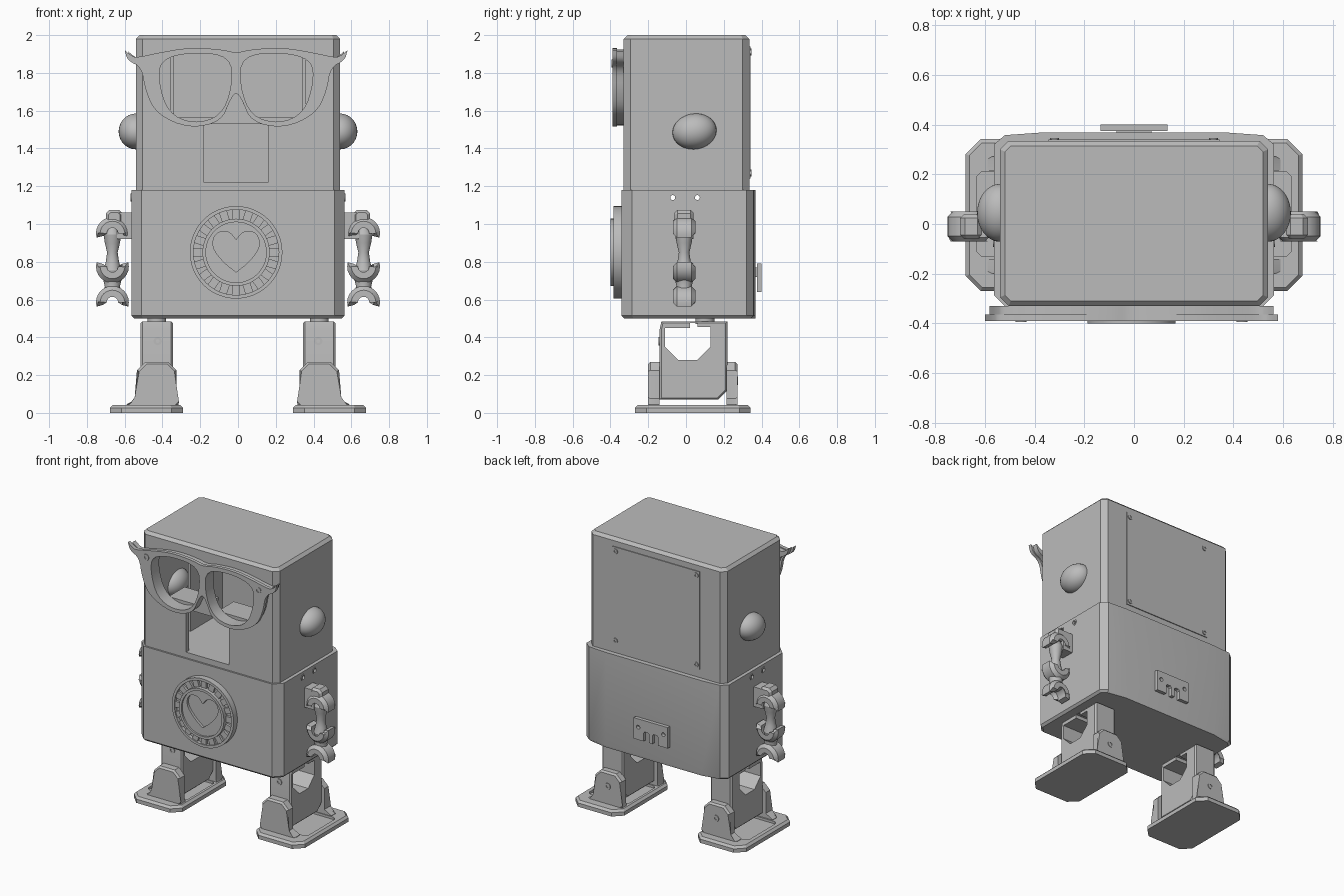
import bpy, bmesh, math
from mathutils import Matrix, Vector

if "Cube" in bpy.data.objects:
    bpy.data.objects.remove(bpy.data.objects["Cube"])

grey = bpy.data.materials.new("plain grey")
grey.diffuse_color = (0.5, 0.5, 0.5, 1)
grey.use_nodes = True
grey.node_tree.nodes["Principled BSDF"].inputs["Base Color"].default_value = (0.5, 0.5, 0.5, 1)
parts = []

# maps a flat outline point (a, b) and a depth h to space
AXES = {"x": lambda a, b, h: (h, a, b),
        "y": lambda a, b, h: (a, h, b),
        "z": lambda a, b, h: (a, b, h)}


def finish(name, bm):
    bmesh.ops.recalc_face_normals(bm, faces=bm.faces[:])
    mesh = bpy.data.meshes.new(name)
    bm.to_mesh(mesh)
    bm.free()
    mesh.materials.append(grey)
    ob = bpy.data.objects.new(name, mesh)
    bpy.context.scene.collection.objects.link(ob)
    parts.append(ob)
    return ob


def prism(name, pts, axis, lo, hi, bevel=0, ends="hi"):
    bm = bmesh.new()
    rows = [[bm.verts.new(AXES[axis](a, b, h)) for a, b in pts] for h in (lo, hi)]
    caps = [bm.faces.new(row) for row in rows]
    n = len(pts)
    for i in range(n):
        j = (i + 1) % n
        bm.faces.new((rows[0][i], rows[0][j], rows[1][j], rows[1][i]))
    if bevel:
        picked = {"lo": caps[:1], "hi": caps[1:], "both": caps}[ends]
        edges = [e for f in picked for e in f.edges]
        bmesh.ops.bevel(bm, geom=edges, offset=bevel, segments=1, affect="EDGES")
    return finish(name, bm)


def lathe(name, profile, axis, centre=(0, 0, 0), closed=False, steps=48):
    bm = bmesh.new()
    vs = [bm.verts.new((r, 0, h)) for r, h in profile]
    edges = [bm.edges.new(p) for p in zip(vs, vs[1:])]
    if closed:
        edges.append(bm.edges.new((vs[-1], vs[0])))
    bmesh.ops.spin(bm, geom=vs + edges, cent=(0, 0, 0), axis=(0, 0, 1),
                   angle=math.tau, steps=steps, use_duplicate=False)
    bmesh.ops.remove_doubles(bm, verts=bm.verts[:], dist=1e-5)
    for v in bm.verts:
        v.co = Vector(AXES[axis](*v.co)) + Vector(centre)
    return finish(name, bm)


def ring(name, r0, r1, lo, hi, axis, centre, steps=48):
    return lathe(name, [(r0, lo), (r1, lo), (r1, hi), (r0, hi)], axis, centre, True, steps)


def rect(a0, a1, b0, b1, c=0):
    if not c:
        return [(a0, b0), (a1, b0), (a1, b1), (a0, b1)]
    return [(a0 + c, b0), (a1 - c, b0), (a1, b0 + c), (a1, b1 - c),
            (a1 - c, b1), (a0 + c, b1), (a0, b1 - c), (a0, b0 + c)]


def circle(a, b, r, n=20):
    return [(a + r * math.cos(math.tau * i / n), b + r * math.sin(math.tau * i / n)) for i in range(n)]


def rounded(pts, times=2):
    # corner cutting; a doubled point stays sharp
    for _ in range(times):
        out = []
        for p, q in zip(pts, pts[1:] + pts[:1]):
            for t in (0.25, 0.75):
                out.append((p[0] + (q[0] - p[0]) * t, p[1] + (q[1] - p[1]) * t))
        pts = out
    return [p for i, p in enumerate(pts) if math.dist(p, pts[i - 1]) > 1e-4]


def shift(pts, dx, s=1):
    return [(s * a + dx, b) for a, b in pts]


def cut(ob, *cutters):
    for c in cutters:
        c.hide_render = True
        m = ob.modifiers.new("cut", "BOOLEAN")
        m.operation, m.solver, m.object = "DIFFERENCE", "EXACT", c
    bpy.context.view_layer.update()
    dg = bpy.context.evaluated_depsgraph_get()
    mesh = bpy.data.meshes.new_from_object(ob.evaluated_get(dg))
    ob.modifiers.clear()
    ob.data = mesh
    for c in cutters:
        parts.remove(c)
        bpy.data.objects.remove(c)


OFF = -0.01  # the face and chest fittings sit slightly off centre
lens = rounded([(0.03, 1.89), (0.24, 1.91), (0.40, 1.87), (0.41, 1.75), (0.36, 1.59),
                (0.23, 1.53), (0.08, 1.57), (0.02, 1.73)])

# hollow head with eye and mouth openings
head = prism("head", rect(-0.54, 0.54, -0.33, 0.335, 0.035), "z", 1.18, 2.0, 0.02)
cut(head, prism("cavity", rect(-0.51, 0.51, -0.3, 0.31), "z", 1.22, 1.97))
cut(head, prism("mouth_hole", rect(-0.18, 0.16, 1.22, 1.53), "y", -0.4, -0.2),
    *[prism("eye_hole", shift(lens, OFF, s), "y", -0.4, -0.2) for s in (-1, 1)])
for s in (-1, 1):
    prism("eye_shelf", shift(rect(0.06, 0.33, 1.54, 1.565), OFF, s), "y", -0.3, -0.12)
    prism("inner_post", shift(rect(0.34, 0.36, 1.22, 1.97), 0, s), "y", -0.05, 0.31)

# back door of the head with corner screws
prism("back_door", rect(-0.345, 0.345, 1.24, 1.94), "y", 0.335, 0.341)
for x in (-0.32, 0.32):
    for z in (1.27, 1.91):
        ring("door_screw", 0.008, 0.018, 0, 0.006, "y", (x, 0.341, z), 16)

# glasses: front frame, thinner rear layer, rivets
half = [(0, 1.905), (0.08, 1.925), (0.25, 1.935), (0.42, 1.905), (0.53, 1.88), (0.56, 1.895),
        (0.59, 1.92), (0.59, 1.92), (0.575, 1.865), (0.50, 1.83), (0.48, 1.70), (0.42, 1.58),
        (0.25, 1.505), (0.08, 1.54), (0.03, 1.66), (0, 1.70)]
outline = rounded(half + [(-a, b) for a, b in half[-2:0:-1]])
for name, lo, hi, size in (("glasses_frame", -0.39, -0.365, 1), ("glasses_backing", -0.365, -0.33, 0.97)):
    pts = [(a * size, 1.72 + (b - 1.72) * size) for a, b in outline]
    frame = prism(name, shift(pts, OFF), "y", lo, hi)
    cut(frame, *[prism("lens_hole", shift(lens, OFF, s), "y", -0.5, -0.2) for s in (-1, 1)])
for s in (-1, 1):
    ring("glasses_rivet", 0.012, 0.022, -0.394, -0.385, "y", (OFF + s * 0.445, 0, 1.85), 20)

# body with small through holes near the top of its sides
half = [(0.51, -0.342), (0.565, -0.285), (0.565, 0.32), (0.52, 0.358), (0.38, 0.368)]
body = prism("body", half + [(-a, b) for a, b in half[::-1]], "z", 0.5, 1.18, 0.015, "lo")
cut(body, *[prism("side_hole", circle(y, 1.14, 0.013), "x", -1, 1) for y in (-0.07, 0.06)])

# chest dial: base, rims, teeth and a hub with a sunken heart
dial = (OFF, 0, 0.85)
ring("dial_base", 0.15, 0.245, -0.36, -0.34, "y", dial)
ring("dial_outer_rim", 0.226, 0.245, -0.385, -0.35, "y", dial)
ring("dial_inner_rim", 0.16, 0.178, -0.40, -0.35, "y", dial)
hub = prism("dial_hub", circle(OFF, 0.85, 0.162, 48), "y", -0.388, -0.34)
heart = [(0, 0.915), (0, 0.915), (0.04, 0.965), (0.11, 0.955), (0.13, 0.88), (0.07, 0.80), (0, 0.745), (0, 0.745)]
heart = rounded(heart + [(-a, b) for a, b in heart[-3:1:-1]])
cut(hub, prism("heart_cut", shift(heart, OFF), "y", -0.5, -0.37))
for i in range(20):
    tooth = prism("dial_tooth", rect(0.175, 0.228, -0.021, 0.021), "y", -0.376, -0.35)
    tooth.data.transform(Matrix.Translation(dial) @ Matrix.Rotation(math.tau * i / 20, 4, "Y"))

# rear socket plate with screw holes and two slots
plate = prism("rear_plate", rect(-0.135, 0.135, 0.64, 0.79), "y", 0.375, 0.4)
cut(plate, *[prism("plate_slot", rect(x - 0.022, x + 0.022, 0.6, 0.71, 0.01), "y", 0.3, 0.5) for x in (-0.035, 0.035)],
    *[prism("plate_hole", circle(x, 0.73, 0.014), "y", 0.3, 0.5) for x in (-0.1, 0.1)])
prism("rear_plug", rect(-0.07, 0.07, 0.72, 0.77), "y", 0.36, 0.38)


def claw(name, s, z, up):
    # half ring opening upwards or downwards
    pts = [(r * math.cos(t), -up * r * math.sin(t))
           for r, order in ((0.087, 1), (0.052, -1))
           for t in [math.pi * (i - 1) / 12 for i in range(15)][::order]]
    ob = prism(name, [(s * 0.665 + a, z + b) for a, b in pts], "y", -0.07, 0.05, 0.022, "both")
    return ob


for s, side in ((1, "left"), (-1, "right")):
    # ear
    bm = bmesh.new()
    bmesh.ops.create_uvsphere(bm, u_segments=32, v_segments=20, radius=1)
    bm.transform(Matrix.Translation((s * 0.54, 0.045, 1.49)) @ Matrix.Rotation(0.15, 4, "X")
                 @ Matrix.Diagonal((0.092, 0.117, 0.094, 1)))
    finish(side + "_ear", bm)

    # arm: shoulder mount, sockets, ball link and hand
    prism(side + "_shoulder_mount", rect(-0.055, 0.04, 0.92, 1.06), "x", s * 0.55, s * 0.64)
    prism(side + "_shoulder_cap", shift(rect(0.61, 0.70, 0.985, 1.075, 0.02), 0, s), "y", -0.06, 0.04, 0.015, "both")
    claw(side + "_shoulder_socket", s, 0.95, -1)
    link = [(0, 0.70), (0.035, 0.715), (0.047, 0.755), (0.035, 0.80), (0.028, 0.85),
            (0.04, 0.90), (0.047, 0.945), (0.033, 0.98), (0, 0.995)]
    lathe(side + "_arm_link", link, "z", (s * 0.665, -0.01, 0), steps=24)
    claw(side + "_elbow_socket", s, 0.775, 1)
    lathe(side + "_wrist", [(0, 0.62), (0.05, 0.63), (0.04, 0.67), (0.05, 0.71), (0, 0.72)],
          "z", (s * 0.665, -0.01, 0), steps=24)
    claw(side + "_hand", s, 0.585, -1)
    for y in (-0.07, 0.06):
        ring(side + "_side_grommet", 0.013, 0.022, 0, s * 0.004, "x", (s * 0.565, y, 1.14), 20)

    # leg with a window through it
    leg = prism(side + "_leg", [(-0.14, 0.07), (0.17, 0.07), (0.22, 0.12), (0.22, 0.485), (-0.13, 0.485), (-0.14, 0.44)],
                "x", s * 0.345, s * 0.515, 0.01, "both")
    window = [(-0.11, 0.45), (0.02, 0.45), (0.02, 0.475), (0.06, 0.475), (0.06, 0.455), (0.13, 0.455),
              (0.13, 0.35), (0.06, 0.28), (-0.04, 0.28), (-0.11, 0.35)]
    cut(leg, prism("leg_window", window, "x", s * 0.2, s * 0.7))
    lathe(side + "_hip", [(0, 0.47), (0.05, 0.47), (0.05, 0.51), (0, 0.51)], "z", (s * 0.43, 0.1, 0), steps=24)
    ring(side + "_leg_screw", 0.01, 0.022, -0.145, -0.135, "y", (s * 0.425, 0, 0.38), 20)

    # foot: chamfered tray with a tab in front of and behind the leg
    foot = prism(side + "_foot", shift(rect(0.292, 0.678, -0.27, 0.342, 0.06), 0, s), "z", 0, 0.042, 0.015)
    cut(foot, prism("foot_tray", shift(rect(0.325, 0.635, -0.13, 0.21, 0.02), 0, s), "z", 0.025, 0.1))
    tab = [(0.315, 0.03), (0.59, 0.03), (0.59, 0.045), (0.535, 0.075), (0.535, 0.225), (0.49, 0.27),
           (0.37, 0.27), (0.325, 0.225), (0.325, 0.06)]
    for name, inner, outer in (("front", -0.14, -0.2), ("back", 0.215, 0.272)):
        ob = prism(side + "_" + name + "_tab", shift(tab, 0, s), "y", inner, outer, 0.012)
    ring(side + "_heel_screw", 0.01, 0.022, 0.27, 0.276, "y", (s * 0.43, 0, 0.17), 20)

# smooth the curved parts, keep hard edges crisp
bpy.ops.object.select_all(action="DESELECT")
for ob in parts:
    ob.select_set(True)
bpy.context.view_layer.objects.active = parts[0]
bpy.ops.object.shade_smooth_by_angle(angle=math.radians(30))
